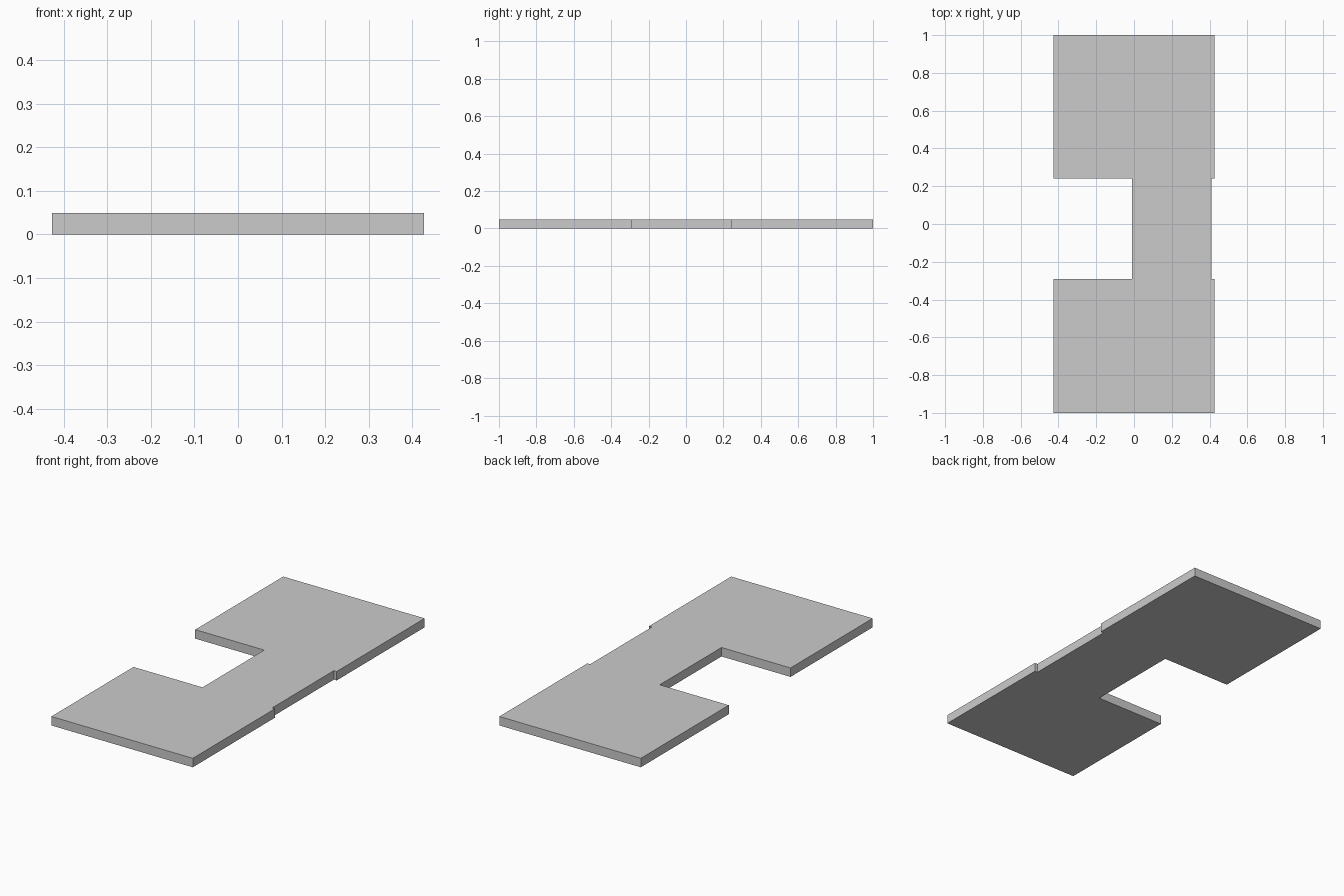
import bpy, bmesh

if "Cube" in bpy.data.objects:
    bpy.data.objects.remove(bpy.data.objects["Cube"])

THICKNESS = 0.049
HALF_W = 0.427
Y_LOW, Y_HIGH = -0.292, 0.241   # edges of the two wide ends
X_IN, X_OUT = -0.01, 0.41       # sides of the connecting strip

# Floor outline: two wide ends joined by a narrower strip, counter-clockwise
outline = [
    (-HALF_W, -1), (HALF_W, -1), (HALF_W, Y_LOW), (X_OUT, Y_LOW),
    (X_OUT, Y_HIGH), (HALF_W, Y_HIGH), (HALF_W, 1), (-HALF_W, 1),
    (-HALF_W, Y_HIGH), (X_IN, Y_HIGH), (X_IN, Y_LOW), (-HALF_W, Y_LOW),
]

# Extrude the outline into a flat slab
bm = bmesh.new()
base = bm.faces.new([bm.verts.new((x, y, 0)) for x, y in outline])
top = bmesh.ops.extrude_face_region(bm, geom=[base], use_keep_orig=True)
verts = [v for v in top["geom"] if isinstance(v, bmesh.types.BMVert)]
bmesh.ops.translate(bm, verts=verts, vec=(0, 0, THICKNESS))
bmesh.ops.recalc_face_normals(bm, faces=bm.faces)

mesh = bpy.data.meshes.new("floor_slab")
bm.to_mesh(mesh)
bm.free()
bpy.context.collection.objects.link(bpy.data.objects.new("floor_slab", mesh))
